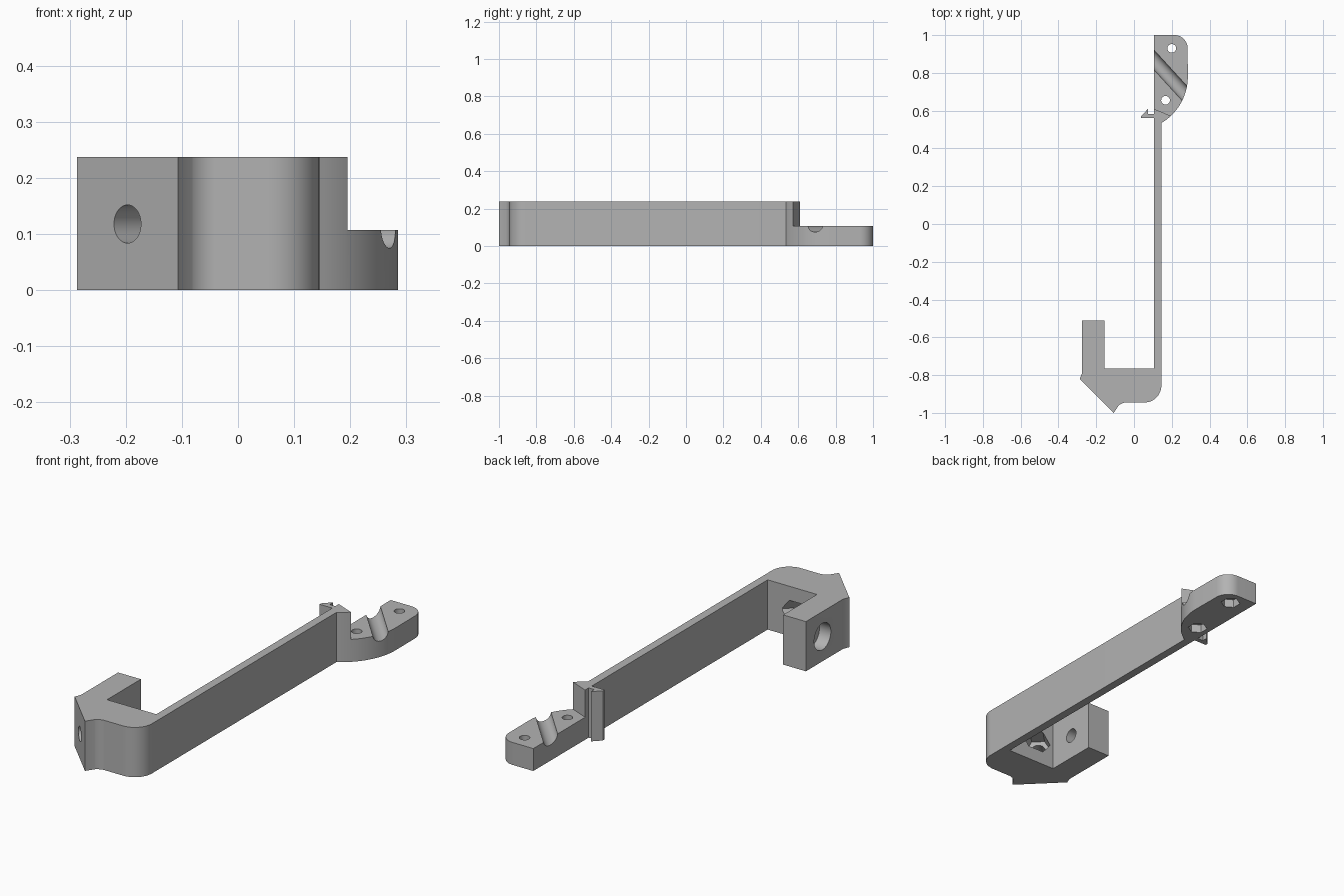
import bpy, bmesh
from math import cos, sin, radians, pi
from mathutils import Vector

if "Cube" in bpy.data.objects:
    bpy.data.objects.remove(bpy.data.objects["Cube"])

HEIGHT, CLAMP_HEIGHT, MID = 0.237, 0.107, 0.118

grey = bpy.data.materials.new("plain grey")
grey.use_nodes = True
colour = (0.45, 0.45, 0.45, 1)
grey.diffuse_color = colour
grey.node_tree.nodes["Principled BSDF"].inputs["Base Color"].default_value = colour


def arc(cx, cy, r, a0, a1, n=12):
    angles = [radians(a0 + (a1 - a0) * i / n) for i in range(n + 1)]
    return [(cx + r * cos(a), cy + r * sin(a)) for a in angles]


def finish(name, bm):
    bmesh.ops.recalc_face_normals(bm, faces=bm.faces)
    mesh = bpy.data.meshes.new(name)
    bm.to_mesh(mesh)
    bm.free()
    mesh.materials.append(grey)
    obj = bpy.data.objects.new(name, mesh)
    bpy.context.collection.objects.link(obj)
    return obj


def prism(name, outline, z0, z1):
    bm = bmesh.new()
    face = bm.faces.new([bm.verts.new((x, y, z0)) for x, y in outline])
    new = bmesh.ops.extrude_face_region(bm, geom=[face])["geom"]
    verts = [v for v in new if isinstance(v, bmesh.types.BMVert)]
    bmesh.ops.translate(bm, verts=verts, vec=(0, 0, z1 - z0))
    return finish(name, bm)


def rod(name, start, end, radius, sides=48):
    start, end = Vector(start), Vector(end)
    axis = end - start
    bm = bmesh.new()
    bmesh.ops.create_cone(bm, cap_ends=True, segments=sides, radius1=radius,
                          radius2=radius, depth=axis.length)
    obj = finish(name, bm)
    obj.rotation_mode = 'QUATERNION'
    obj.rotation_quaternion = axis.to_track_quat('Z', 'Y')
    obj.location = (start + end) / 2
    return obj


# Whole bracket outline: arm, hook, long bar, clip and clamp end
outline = [(-0.275, -0.51), (-0.155, -0.51), (-0.155, -0.765), (0.105, -0.765),
           (0.105, 0.56), (0.038, 0.56), (0.038, 0.572), (0.075, 0.61),
           (0.075, 0.583), (0.105, 0.583), (0.105, 1.0)]
outline += arc(0.214, 0.93, 0.07, 90, 0)
outline += arc(0, 0.78, 0.285, 0, -59.4, 20)
outline += arc(0.055, -0.855, 0.09, 0, -90)
outline += arc(-0.04, -1.005, 0.06, 90, 135)
outline += [(-0.107, -1.0), (-0.287, -0.82), (-0.275, -0.79)]
bracket = prism("bracket", outline, 0, HEIGHT)

# Space above the low clamp end
cutters = [prism("clamp_step", [(0.05, 0.633), (0.105, 0.61), (0.2, 0.57),
                                (0.35, 0.507), (0.35, 1.1), (0.05, 1.1)],
                 CLAMP_HEIGHT, 0.4)]

# Diagonal cable groove
cutters.append(rod("groove", (0.025, 0.957, 0.111), (0.345, 0.607, 0.111), 0.036))

# Clamp screw holes with hexagonal nut pockets underneath
for x, y in ((0.2, 0.93), (0.167, 0.655)):
    cutters.append(rod("clamp_hole", (x, y, -0.1), (x, y, 0.3), 0.023, 32))
    cutters.append(rod("nut_pocket", (x, y, -0.1), (x, y, 0.04), 0.044, 6))

# Stepped hole across the arm
cutters.append(rod("arm_hole", (-0.4, -0.635, MID), (-0.05, -0.635, MID), 0.034))
cutters.append(rod("arm_counterbore", (-0.4, -0.635, MID), (-0.215, -0.635, MID), 0.063))

# Diagonal hole through the hook corner, with a hexagonal pocket inside
entry = Vector((-0.197, -0.91, MID))
inward = Vector((1, 1, 0)).normalized()
cutters.append(rod("corner_hole", entry - inward * 0.1, entry + inward * 0.25, 0.034))
pocket = rod("corner_nut_pocket", entry + inward * 0.09, entry + inward * 0.26, 0.06, 6)
spin = Vector((0, 0, 1)).to_track_quat('Z', 'Y')
cutters.append(pocket)

# Turn the corner pocket so two flats lie level
bpy.context.view_layer.update()
corner = pocket.matrix_world.to_3x3() @ pocket.data.vertices[0].co
if abs(corner.z) > 0.055:
    for v in pocket.data.vertices:
        x, y = v.co.x, v.co.y
        v.co.x, v.co.y = (x * cos(pi / 6) - y * sin(pi / 6),
                          x * sin(pi / 6) + y * cos(pi / 6))

# Cut everything out, then drop the cutters
bpy.ops.object.select_all(action='DESELECT')
bracket.select_set(True)
bpy.context.view_layer.objects.active = bracket
for cutter in cutters:
    cutter.hide_render = True
    mod = bracket.modifiers.new(cutter.name, 'BOOLEAN')
    mod.operation = 'DIFFERENCE'
    mod.solver = 'EXACT'
    mod.object = cutter
    bpy.ops.object.modifier_apply(modifier=mod.name)
for cutter in cutters:
    bpy.data.objects.remove(cutter)

bpy.ops.object.shade_smooth_by_angle(angle=radians(30))
